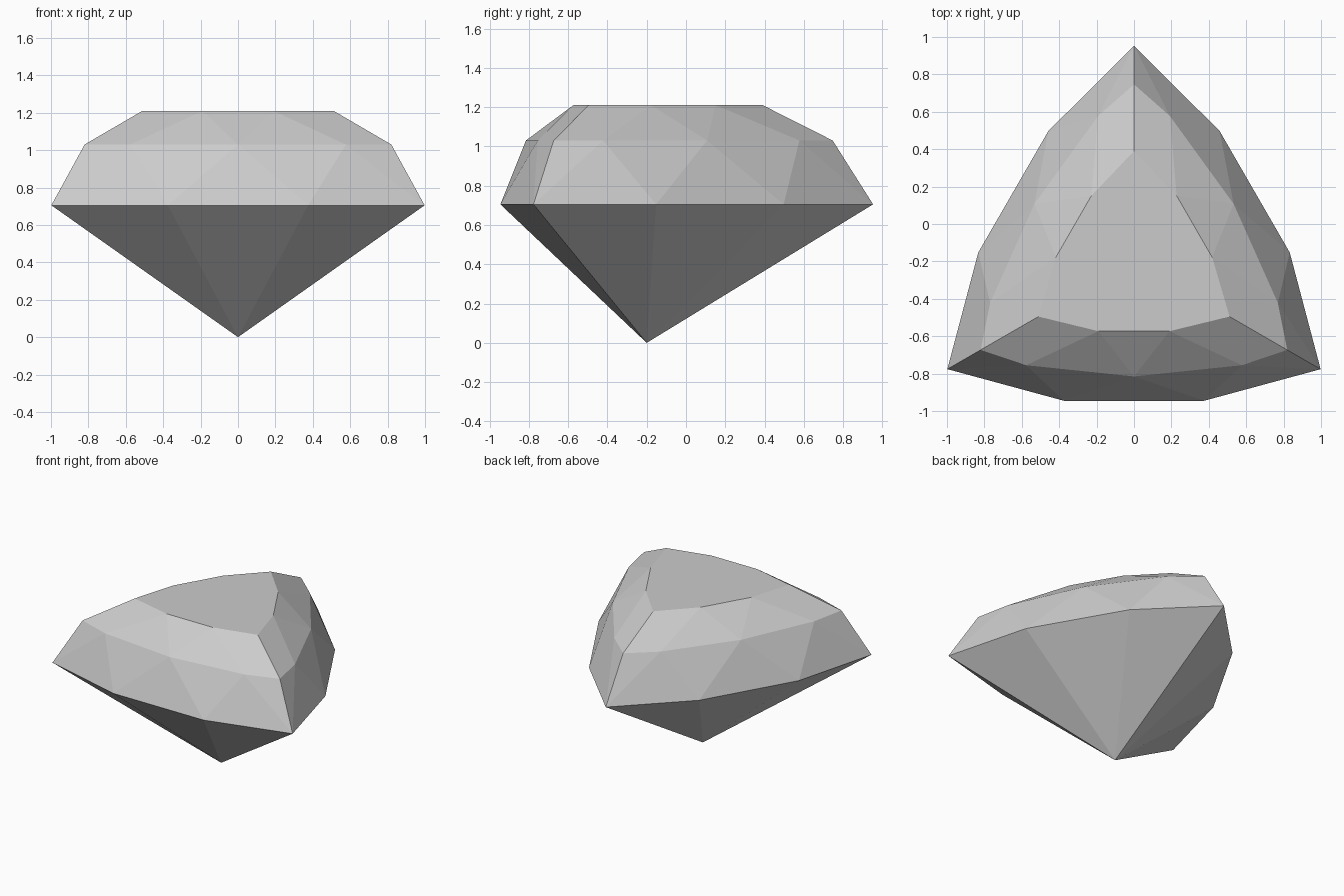
import bpy, bmesh
from math import radians
from mathutils import Matrix, Vector

cube = bpy.data.objects.get("Cube")
if cube:
    bpy.data.objects.remove(cube, do_unlink=True)

stone = bpy.data.materials.new("grey_stone")
stone.use_nodes = True
grey = (0.6, 0.6, 0.6, 1)
stone.diffuse_color = grey
stone.node_tree.nodes["Principled BSDF"].inputs["Base Color"].default_value = grey

AXIS_Y = -0.2      # the cut is three-fold symmetric about this upright axis
bm = bmesh.new()


def ring(side, z):
    """Repeat one side's points round the axis; returns three lists of verts."""
    sides = []
    for i in range(3):
        turn = Matrix.Rotation(radians(120 * i), 3, "Z")
        sides.append([bm.verts.new(turn @ Vector((x, y, z)) + Vector((0, AXIS_Y, 0)))
                      for x, y in side])
    return sides


# Outlines of one side, from its left-hand corner towards the next corner
girdle = ring([(-0.998, -0.576), (-0.375, -0.745), (0.375, -0.745)], 0.705)
middle = ring([(-0.82, -0.473), (-0.577, -0.555), (0, -0.615), (0.577, -0.555)], 1.03)
table = ring([(-0.511, -0.295), (-0.19, -0.373), (0.19, -0.373)], 1.21)
tip = bm.verts.new((0, AXIS_Y, 0))

for i in range(3):
    n = (i + 1) % 3
    g0, g1, g2, g3 = girdle[i] + girdle[n][:1]
    m0, m1, m2, m3, m4 = middle[i] + middle[n][:1]
    t0, t1, t2, t3 = table[i] + table[n][:1]
    facets = [
        # lower point
        (tip, g1, g0), (tip, g2, g1), (tip, g3, g2),
        # lower crown
        (g0, g1, m1), (g0, m1, m0), (g1, m2, m1), (g1, g2, m2),
        (g2, m3, m2), (g2, g3, m3), (g3, m4, m3),
        # upper crown
        (m0, m1, t1, t0), (m1, m2, t1), (m2, t2, t1),
        (m2, m3, t2), (m3, m4, t3, t2),
    ]
    for f in facets:
        bm.faces.new(f)

# Flat table on top
bm.faces.new([v for side in table for v in side])
bmesh.ops.recalc_face_normals(bm, faces=bm.faces)

mesh = bpy.data.meshes.new("cut_gem")
bm.to_mesh(mesh)
bm.free()
mesh.materials.append(stone)
gem = bpy.data.objects.new("cut_gem", mesh)
bpy.context.collection.objects.link(gem)
